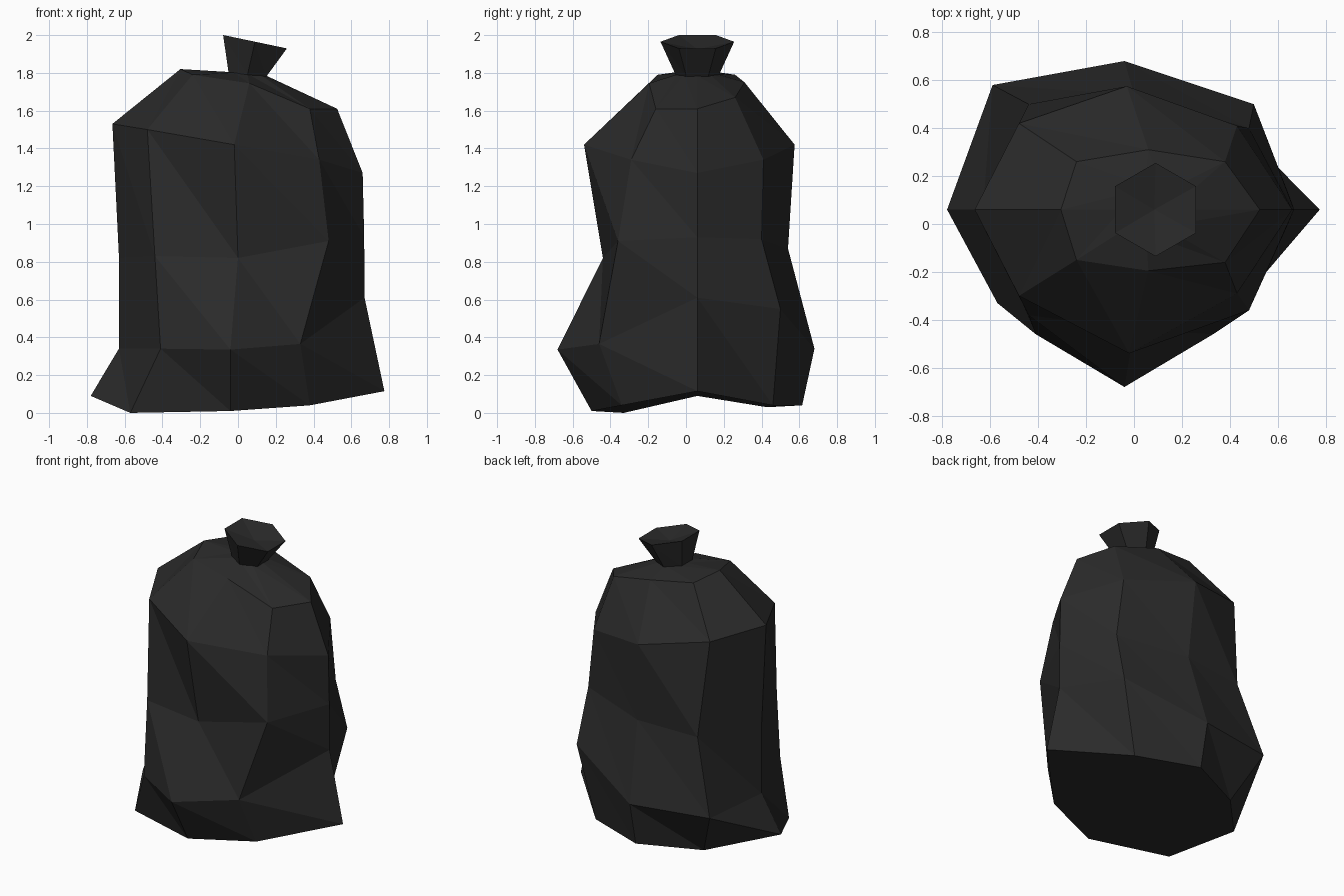
import bpy, bmesh, math
from mathutils import Vector

if "Cube" in bpy.data.objects:
    bpy.data.objects.remove(bpy.data.objects["Cube"])

mat = bpy.data.materials.new("black plastic")
mat.diffuse_color = (0.023, 0.023, 0.023, 1)
mat.use_nodes = True
mat.node_tree.nodes["Principled BSDF"].inputs["Base Color"].default_value = mat.diffuse_color


def loft(name, rings, top):
    """Skin stacked rings with triangles, flat base, fan to a top centre point."""
    bm = bmesh.new()
    rows = [[bm.verts.new(p) for p in ring] for ring in rings]
    n = len(rows[0])
    hi = bm.verts.new(top)
    for i in range(n):
        j = (i + 1) % n
        for a, b in zip(rows, rows[1:]):
            bm.faces.new((a[i], a[j], b[i]))
            bm.faces.new((a[j], b[j], b[i]))
        bm.faces.new((rows[-1][i], rows[-1][j], hi))
    bm.faces.new(rows[0][::-1])
    bmesh.ops.recalc_face_normals(bm, faces=bm.faces)
    me = bpy.data.meshes.new(name)
    bm.to_mesh(me)
    bm.free()
    me.materials.append(mat)
    ob = bpy.data.objects.new(name, me)
    bpy.context.collection.objects.link(ob)
    return ob


def polygon(n, start, cx, cz, r, tilt):
    """Regular ring around y = 0.06, sloping down towards +x."""
    pts = []
    for k in range(n):
        a = math.radians(start + 360 * k / n)
        x = r * math.cos(a)
        pts.append(Vector((cx + x, .06 + r * math.sin(a), cz - tilt * x)))
    return pts


# Crumpled sack: five eight-sided rings (E, NE, N, NW, W, SW, S, SE)
sack_rings = [
    [(.775, .06, .115), (.38, .46, .04), (-.04, .615, .04), (-.44, .43, .03),
     (-.78, .06, .09), (-.57, -.33, 0), (-.04, -.5, .01), (.38, -.34, .04)],
    [(.67, .06, .61), (.5, .5, .55), (-.04, .68, .34), (-.59, .58, .35),
     (-.63, .06, .34), (-.41, -.46, .34), (-.04, -.68, .335), (.33, -.46, .365)],
    [(.668, .06, .93), (.48, .4, .92), (0, .54, .87), (-.44, .5, .85),
     (-.63, .06, .82), (-.44, -.38, .83), (0, -.44, .82), (.48, -.36, .91)],
    [(.66, .06, 1.27), (.43, .41, 1.34), (-.03, .575, 1.42), (-.48, .42, 1.5),
     (-.665, .06, 1.53), (-.48, -.3, 1.5), (-.02, -.54, 1.42), (.43, -.29, 1.34)],
    [(.525, .06, 1.61), (.38, .26, 1.67), (.06, .31, 1.75), (-.24, .26, 1.79),
     (-.305, .06, 1.82), (-.24, -.15, 1.79), (.06, -.195, 1.745), (.38, -.16, 1.61)],
    polygon(8, 0, .05, 1.795, .1, .1),
]
loft("sack", sack_rings, (.05, .06, 1.795))

# Tied neck: flared, tilted hexagonal tuft with a dished top
loft("tied_neck", [polygon(6, 30, .05, 1.79, .115, .1),
                   polygon(6, 30, .09, 1.965, .195, .21)], (.085, .06, 1.925))
